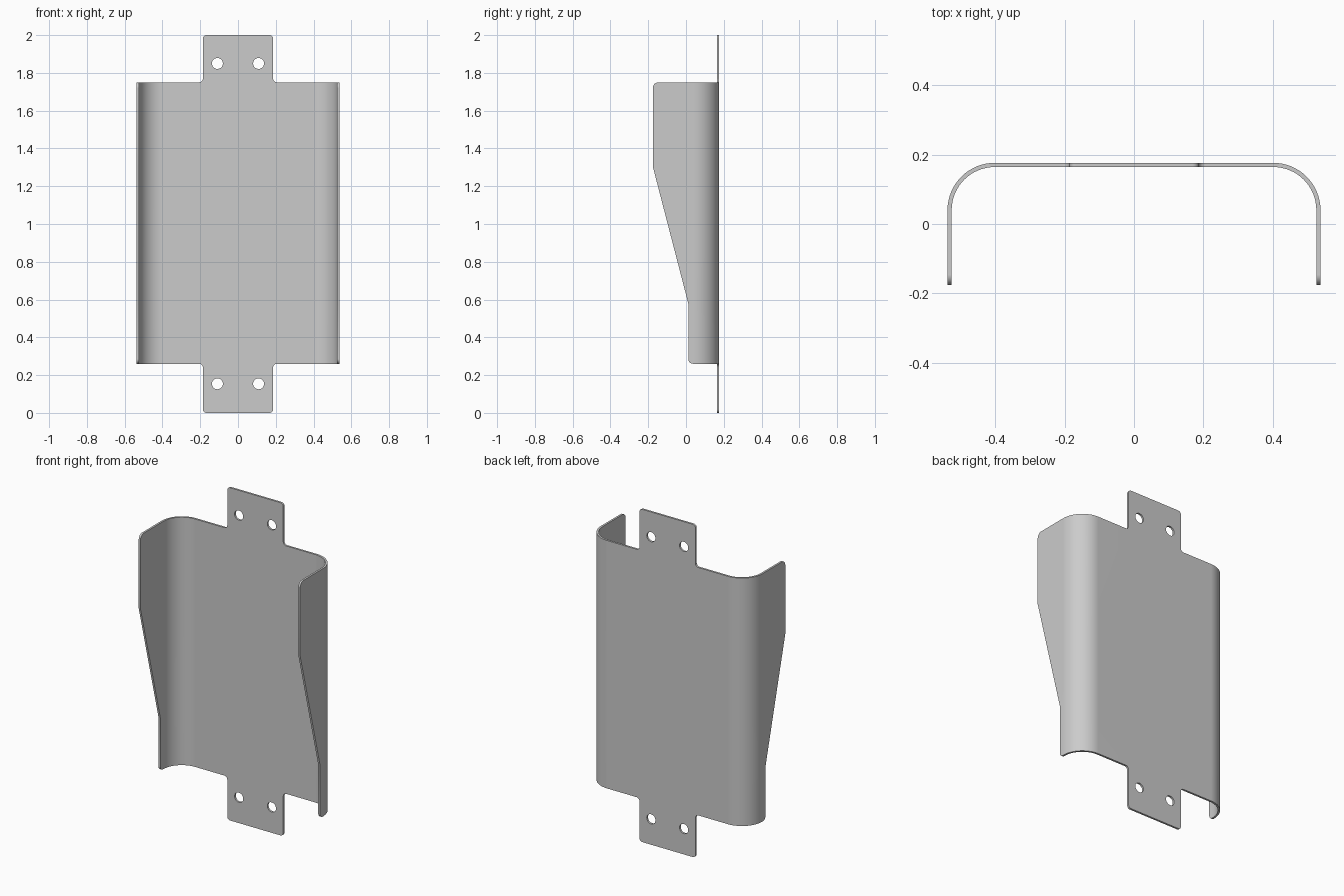
import bpy, bmesh, math
from mathutils import Vector

cube = bpy.data.objects.get("Cube")
if cube:
    bpy.data.objects.remove(cube, do_unlink=True)

# Sheet dimensions
HALF_W, BACK, THICK = 0.537, 0.176, 0.012
BEND_R = 0.136
BEND_X = HALF_W - BEND_R
ARC = BEND_R * math.pi / 2
BEND_STEPS = 16
TAB, LOW, HIGH = 0.186, 0.26, 1.75


def unfolded(y):
    """Distance along the flat blank of a point at depth y on the side flange."""
    return BEND_X + ARC + (BACK - BEND_R) - y


def folded(s):
    """Position on the bent sheet of flat distance s."""
    a = abs(s)
    if a <= BEND_X:
        return s, BACK
    t = min(a - BEND_X, ARC) / BEND_R
    x = BEND_X + BEND_R * math.sin(t)
    y = BACK - BEND_R * (1 - math.cos(t)) - max(0, a - BEND_X - ARC)
    return math.copysign(x, s), y


def rounded(corners, steps=6):
    """Polygon with each right-angled corner (s, z, radius) rounded."""
    pts = []
    n = len(corners)
    for i, (s, z, r) in enumerate(corners):
        p = Vector((s, z))
        if r == 0:
            pts.append(p)
            continue
        u = (Vector(corners[i - 1][:2]) - p).normalized() * r
        v = (Vector(corners[(i + 1) % n][:2]) - p).normalized() * r
        for k in range(steps + 1):
            t = math.pi / 2 * k / steps
            pts.append(p + u * (1 - math.sin(t)) + v * (1 - math.cos(t)))
    return pts


def add_loop(bm, pts):
    verts = [bm.verts.new((p[0], 0, p[1])) for p in pts]
    return [bm.edges.new((v, verts[i - 1])) for i, v in enumerate(verts)]


# Flat blank: mounting tabs, main panel and tapered flanges
narrow, wide = unfolded(0.012), unfolded(-BACK)
right = [(TAB, 0, 0.018), (TAB, LOW, 0.02), (narrow, LOW, 0.025),
         (narrow, 0.58, 0), (wide, 1.305, 0), (wide, HIGH, 0.03),
         (TAB, HIGH, 0.02), (TAB, 2, 0.018)]
left = [(-s, z, r) for s, z, r in reversed(right)]

bm = bmesh.new()
edges = add_loop(bm, rounded(right + left))

# Screw holes in the tabs
for hx in (-0.109, 0.109):
    for hz in (0.154, 1.85):
        ring = [(hx + 0.029 * math.cos(k * math.tau / 32),
                 hz + 0.029 * math.sin(k * math.tau / 32)) for k in range(32)]
        edges += add_loop(bm, ring)
bmesh.ops.triangle_fill(bm, edges=edges, use_beauty=True, normal=(0, 1, 0))

# Bend lines, then fold the blank
for side in (-1, 1):
    for k in range(BEND_STEPS + 1):
        s = side * (BEND_X + ARC * k / BEND_STEPS)
        bmesh.ops.bisect_plane(bm, geom=bm.verts[:] + bm.edges[:] + bm.faces[:],
                               plane_co=(s, 0, 0), plane_no=(1, 0, 0), dist=1e-5)
bm.normal_update()
for f in bm.faces:
    if f.normal.y < 0:
        f.normal_flip()
for v in bm.verts:
    v.co.x, v.co.y = folded(v.co.x)

mesh = bpy.data.meshes.new("bent_bracket")
bm.to_mesh(mesh)
bm.free()
bracket = bpy.data.objects.new("bent_bracket", mesh)
bpy.context.collection.objects.link(bracket)

# Metal colour
mat = bpy.data.materials.new("grey_metal")
mat.use_nodes = True
colour = (0.6, 0.6, 0.6, 1)
mat.diffuse_color = colour
mat.node_tree.nodes["Principled BSDF"].inputs["Base Color"].default_value = colour
mesh.materials.append(mat)

# Sheet thickness and smooth bends
bpy.ops.object.select_all(action='DESELECT')
bracket.select_set(True)
bpy.context.view_layer.objects.active = bracket
solid = bracket.modifiers.new("thickness", 'SOLIDIFY')
solid.thickness = THICK
solid.offset = -1
solid.use_even_offset = True
bpy.ops.object.modifier_apply(modifier=solid.name)
bpy.ops.object.shade_smooth_by_angle(angle=math.radians(30))
weighted = bracket.modifiers.new("flat_panels", 'WEIGHTED_NORMAL')
weighted.keep_sharp = True
